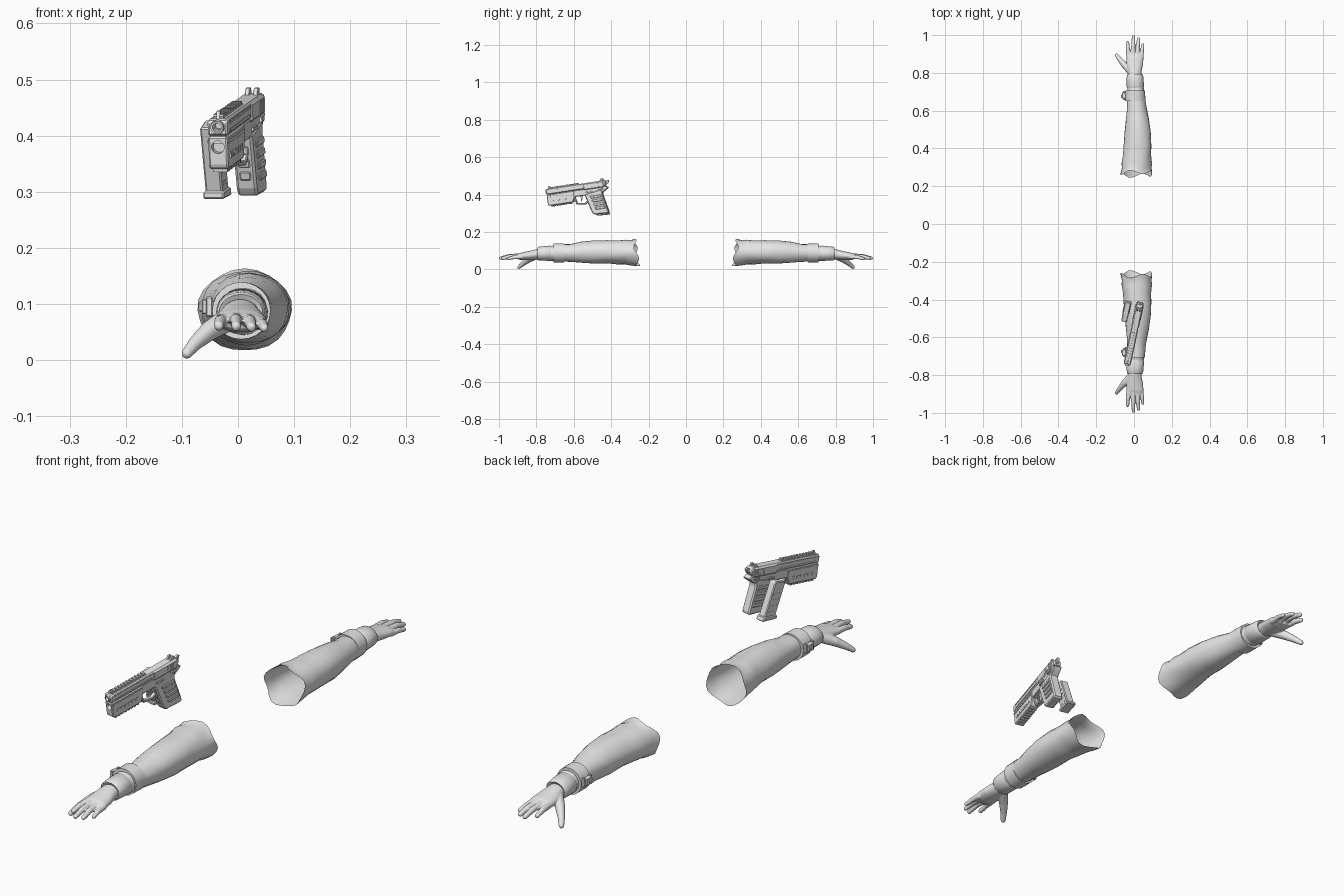
import bpy, bmesh, math
from mathutils import Matrix, Vector

if "Cube" in bpy.data.objects:
    bpy.data.objects.remove(bpy.data.objects["Cube"], do_unlink=True)

grey = bpy.data.materials.new("plain_grey")
grey.use_nodes = True
grey.diffuse_color = (0.8, 0.8, 0.8, 1)
grey.node_tree.nodes["Principled BSDF"].inputs["Base Color"].default_value = (0.8, 0.8, 0.8, 1)


def finish(name, bm, matrix=None, smooth=None, bevel=0):
    bmesh.ops.recalc_face_normals(bm, faces=bm.faces)
    mesh = bpy.data.meshes.new(name)
    bm.to_mesh(mesh)
    bm.free()
    mesh.materials.append(grey)
    obj = bpy.data.objects.new(name, mesh)
    bpy.context.collection.objects.link(obj)
    if matrix:
        obj.matrix_world = matrix
    if smooth:
        bpy.ops.object.select_all(action='DESELECT')
        obj.select_set(True)
        bpy.context.view_layer.objects.active = obj
        bpy.ops.object.shade_smooth_by_angle(angle=math.radians(smooth))
    if bevel:
        mod = obj.modifiers.new("bevel", 'BEVEL')
        mod.width, mod.segments = bevel, 1
    return obj


def mirror_arm(obj):
    mod = obj.modifiers.new("other_arm", 'MIRROR')
    mod.use_axis = (False, True, False)
    mod.use_mirror_merge = False


def loft(bm, sections, n=24, caps=(False, False), ripple=0):
    """Elliptical rings along y: (y, centre x, centre z, radius x, radius z)."""
    rings = []
    for i, (y, cx, cz, rx, rz) in enumerate(sections):
        ring = []
        for k in range(n):
            a = math.tau * k / n
            w = 1 + ripple * math.sin(3 * a + 2.1 * i) * math.cos(2 * a - i)
            edge = ripple * 0.3 * (math.sin(a) + math.sin(4 * a)) if i == 0 else 0
            ring.append(bm.verts.new((cx + rx * w * math.cos(a), y + edge, cz + rz * w * math.sin(a))))
        rings.append(ring)
    for r, s in zip(rings, rings[1:]):
        for k in range(n):
            bm.faces.new((r[k], r[(k + 1) % n], s[(k + 1) % n], s[k]))
    for cap, ring in zip(caps, (rings[0], rings[-1])):
        if cap:
            bm.faces.new(ring)


def box(bm, centre, size):
    bmesh.ops.create_cube(bm, size=1, matrix=Matrix.Translation(centre) @ Matrix.Diagonal((*size, 1)))


# Sleeve: open shell tapering to a cuff
bm = bmesh.new()
loft(bm, [(.265, .012, .088, .084, .073), (.295, .013, .089, .079, .068),
          (.325, .014, .092, .080, .066), (.36, .016, .092, .075, .064),
          (.42, .02, .093, .073, .062), (.49, .02, .093, .069, .062),
          (.56, .018, .09, .060, .056), (.62, .014, .088, .051, .047),
          (.68, .01, .088, .047, .046), (.725, .008, .086, .043, .039)], ripple=.035)
mirror_arm(finish("sleeve", bm, smooth=45))

# Glove cuff: short rolled ring at the wrist
bm = bmesh.new()
loft(bm, [(.715, .007, .086, .040, .036), (.725, .007, .086, .046, .041),
          (.765, .006, .085, .045, .038), (.787, .005, .084, .043, .037),
          (.793, .005, .084, .039, .033), (.788, .005, .083, .03, .025)])
mirror_arm(finish("cuff", bm, smooth=45))

# Wrist band with buckle and knobs
bm = bmesh.new()
loft(bm, [(.652, .007, .088, .044, .042), (.652, .007, .088, .054, .051),
          (.708, .006, .088, .052, .051), (.708, .006, .088, .042, .038)])
mirror_arm(finish("wrist_band", bm, smooth=35))
bm = bmesh.new()
box(bm, (-.054, .68, .095), (.02, .032, .026))
box(bm, (-.065, .675, .095), (.01, .018, .018))
for y in (.66, .70):
    box(bm, (-.051, y, .095), (.012, .008, .036))
mirror_arm(finish("band_buckle", bm, bevel=.002))

# Hand: palm and digits fused into one smooth skin
bm = bmesh.new()
loft(bm, [(.76, .005, .083, .033, .028), (.80, .004, .080, .035, .027),
          (.84, .004, .074, .043, .024), (.88, .005, .070, .046, .020),
          (.905, .006, .068, .040, .013)], caps=(True, True))
digits = [
    [(-.028, .885, .070, .013), (-.032, .925, .069, .011), (-.034, .96, .061, .009)],
    [(-.005, .89, .073, .013), (-.004, .945, .071, .011), (-.003, .991, .060, .009)],
    [(.018, .89, .071, .013), (.021, .94, .069, .011), (.024, .98, .059, .009)],
    [(.039, .88, .066, .012), (.043, .92, .064, .010), (.047, .95, .057, .008)],
    [(-.018, .81, .072, .021), (-.050, .842, .053, .018), (-.076, .872, .030, .013), (-.091, .893, .012, .010)],
]
for path in digits:
    for a, b in zip(path, path[1:]):
        for k in range(13):
            x, y, z, r = Vector(a).lerp(Vector(b), k / 12)
            bmesh.ops.create_uvsphere(bm, u_segments=12, v_segments=8, radius=r,
                                      matrix=Matrix.Translation((x, y, z)))
hand = finish("hand", bm)
mod = hand.modifiers.new("fuse", 'REMESH')
mod.mode, mod.voxel_size, mod.use_smooth_shade = 'VOXEL', .0028, True
mod = hand.modifiers.new("soften", 'SMOOTH')
mod.factor, mod.iterations = .5, 5
mirror_arm(hand)

# Pistol frame of reference: y runs from muzzle to rear, z up from the bore
GUN = (Matrix.Translation((-.037, -.745, .415)) @ Matrix.Rotation(math.radians(-12), 4, 'Z')
       @ Matrix.Rotation(math.radians(8.5), 4, 'X'))


def prism(name, polys, half, x=0, bevel=0):
    bm = bmesh.new()
    for pts in polys:
        face = bm.faces.new([bm.verts.new((x - half, y, z)) for y, z in pts])
        new = bmesh.ops.extrude_face_region(bm, geom=[face])["geom"]
        bmesh.ops.translate(bm, vec=(2 * half, 0, 0),
                            verts=[v for v in new if isinstance(v, bmesh.types.BMVert)])
    return finish(name, bm, GUN, bevel=bevel)


def rect(y0, y1, z0, z1, lean=0):
    return [(y0, z0), (y1, z0), (y1 + lean, z1), (y0 + lean, z1)]


def drill(bm, z, radius, y, depth):
    bmesh.ops.create_cone(bm, cap_ends=True, segments=20, radius1=radius, radius2=radius, depth=depth,
                          matrix=Matrix.Translation((0, y, z)) @ Matrix.Rotation(math.pi / 2, 4, 'X'))


# Bore cutter shared by slide and under-barrel module
bm = bmesh.new()
drill(bm, 0, .0125, 0, .05)
drill(bm, -.036, .0115, 0, .03)
cutter = finish("bore_cutter", bm, GUN)
cutter.hide_render = True
cutter.hide_viewport = True

slide = prism("slide", [[(0, -.016), (.325, -.016), (.332, .004), (.322, .014), (.006, .014), (0, .010)]],
              .018, bevel=.004)
module = prism("under_barrel_module", [[(.0, -.017), (.15, -.017), (.15, -.05), (.137, -.077), (.006, -.077),
                                        (0, -.07)]], .0175, bevel=.003)
for part in (slide, module):
    mod = part.modifiers.new("bore", 'BOOLEAN')
    mod.object, mod.operation, mod.solver = cutter, 'DIFFERENCE', 'EXACT'

# Barrel: thin tube inside the bore
bm = bmesh.new()
loft(bm, [(.024, 0, 0, .008, .008), (-.004, 0, 0, .008, .008), (-.004, 0, 0, .0115, .0115),
          (.024, 0, 0, .0115, .0115)], n=20)
finish("barrel", bm, GUN, smooth=40)

prism("frame", [[(.14, -.017), (.325, -.017), (.338, -.026), (.325, -.036), (.30, -.05), (.14, -.05)]],
      .016, bevel=.002)
prism("rear_housing", [rect(.205, .318, -.022, .012)], .0205, bevel=.004)
prism("grip", [[(.205, -.045), (.305, -.03), (.302, -.06), (.322, -.155), (.318, -.163), (.242, -.160),
                (.232, -.145)]], .0185, bevel=.005)

# Raised grip pads on the sides and front strap
prism("grip_side_pads", [rect(.238 + .006 * k, .298 + .004 * k, -.072 - .021 * k, -.059 - .021 * k, -.004)
                         for k in range(4)], .022, bevel=.002)
prism("grip_front_pads", [rect(.213 + .006 * k, .232 + .006 * k, -.082 - .024 * k, -.066 - .024 * k, -.004)
                          for k in range(3)], .010, bevel=.002)

prism("trigger_guard", [[(.140, -.048), (.153, -.092), (.20, -.099), (.222, -.088), (.218, -.078),
                         (.198, -.090), (.159, -.084), (.150, -.048)]], .008, bevel=.002)
prism("trigger", [[(.176, -.048), (.190, -.048), (.188, -.066), (.178, -.080), (.181, -.064)]], .004)

# Top rail, sights and hammer
prism("top_rail", [rect(.012, .18, .012, .017)] + [rect(.014 + .014 * k, .022 + .014 * k, .016, .021)
                                                   for k in range(12)], .009)
prism("front_sight", [[(.008, .014), (.026, .014), (.022, .027), (.014, .027)]], .003)
for name, x in (("left", .0075), ("right", -.0075)):
    prism("rear_sight_" + name, [[(.292, .011), (.318, .011), (.314, .025), (.304, .025)]], .004, x=x, bevel=.001)
prism("hammer", [[(.318, -.012), (.340, -.004), (.346, .010), (.338, .013), (.320, .006)]], .005, bevel=.001)

# Side details: slide grooves, serrations, vents and controls
prism("slide_side_ribs", [rect(.02, .195, -.011, -.006), rect(.02, .195, .004, .008)], .0195)
prism("rear_serrations", [rect(.268 + .009 * k, .272 + .009 * k, -.017, .006, .004) for k in range(5)], .022)
prism("module_vents", [rect(.02 + .018 * k, .031 + .018 * k, -.058, -.048, .003) for k in range(6)], .0195)
prism("module_side_rail", [rect(.004, .145, -.03, -.024)], .0195)
prism("lower_rail_teeth", [rect(.014 + .015 * k, .023 + .015 * k, -.083, -.074) for k in range(8)], .013)
prism("controls", [rect(.215, .25, -.040, -.033), rect(.285, .308, -.034, -.026, .004)], .0205, bevel=.001)

# Spare magazine floating beside the grip
prism("magazine", [[(.216, -.034), (.262, -.026), (.268, -.030), (.302, -.155), (.248, -.155)]], .0155,
      x=-.063, bevel=.003)
prism("magazine_base", [[(.243, -.152), (.305, -.152), (.311, -.169), (.242, -.166)]], .019, x=-.063, bevel=.003)
prism("magazine_ribs", [rect(.252 - .006 * k, .29 - .006 * k, -.142 + .022 * k, -.136 + .022 * k)
                        for k in range(4)], .0162, x=-.063)
